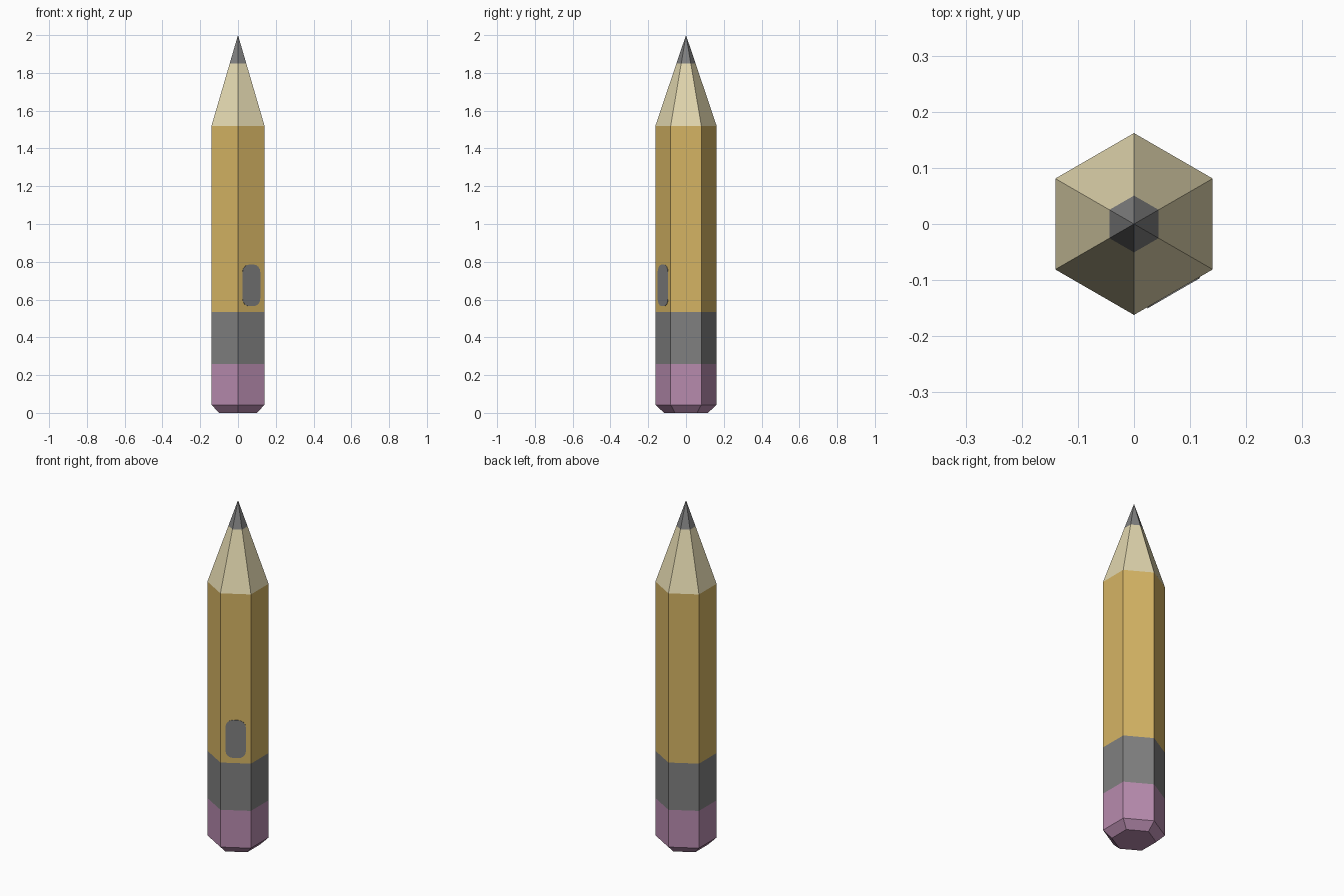
import bpy, bmesh, math
from mathutils import Vector

if "Cube" in bpy.data.objects:
    bpy.data.objects.remove(bpy.data.objects["Cube"])


def material(name, rgb):
    m = bpy.data.materials.new(name)
    m.diffuse_color = (*rgb, 1)
    m.use_nodes = True
    m.node_tree.nodes["Principled BSDF"].inputs["Base Color"].default_value = m.diffuse_color
    return m


yellow = material("yellow paint", (0.665, 0.456, 0.127))
wood = material("bare wood", (0.753, 0.672, 0.423))
grey = material("graphite grey", (0.216, 0.216, 0.216))
pink = material("eraser pink", (0.474, 0.258, 0.423))

R = 0.162  # hexagon corner radius, corners on the y axis


def finish(name, bm, mat):
    bmesh.ops.recalc_face_normals(bm, faces=bm.faces)
    me = bpy.data.meshes.new(name)
    bm.to_mesh(me)
    bm.free()
    me.materials.append(mat)
    ob = bpy.data.objects.new(name, me)
    bpy.context.collection.objects.link(ob)
    return ob


def hex_section(name, profile, mat, cap_bottom=False):
    """Six-sided section through (radius, z) rings; radius 0 makes a point."""
    bm = bmesh.new()
    rings = []
    for r, z in profile:
        n = 6 if r > 0 else 1
        rings.append([bm.verts.new((r * math.cos(math.radians(30 + 60 * i)),
                                    r * math.sin(math.radians(30 + 60 * i)), z))
                      for i in range(n)])
    for a, b in zip(rings, rings[1:]):
        for i in range(6):
            j = (i + 1) % 6
            if len(b) == 1:
                bm.faces.new((a[i], a[j], b[0]))
            else:
                bm.faces.new((a[i], a[j], b[j], b[i]))
    if cap_bottom:
        bm.faces.new(rings[0][::-1])
    return finish(name, bm, mat)


# pencil sections from bottom to top
tip_r = R * (2.0 - 1.85) / (2.0 - 1.52)
hex_section("eraser", [(0.116, 0), (R, 0.043), (R, 0.26)], pink, True)
hex_section("ferrule", [(R, 0.26), (R, 0.535)], grey)
hex_section("painted_body", [(R, 0.535), (R, 1.52)], yellow)
hex_section("sharpened_wood", [(R, 1.52), (tip_r, 1.85)], wood)
hex_section("lead_tip", [(tip_r, 1.85), (0, 2.0)], grey)

# rounded plate on the front right side
normal = Vector((math.cos(math.radians(-60)), math.sin(math.radians(-60)), 0))
side = Vector((-normal.y, normal.x, 0))
centre = normal * (R * math.cos(math.radians(30)) + 0.002) + Vector((0, 0, 0.675))
half_w, half_h, corner = 0.054, 0.11, 0.04
bm = bmesh.new()
outline = []
for q, (sx, sz) in enumerate([(1, 1), (-1, 1), (-1, -1), (1, -1)]):
    for k in range(5):
        a = math.radians(90 * q + 22.5 * k)
        u = sx * (half_w - corner) + corner * math.cos(a)
        v = sz * (half_h - corner) + corner * math.sin(a)
        outline.append(bm.verts.new(centre + side * u + Vector((0, 0, v))))
face = bm.faces.new(outline)
ext = bmesh.ops.extrude_face_region(bm, geom=[face])
for v in [g for g in ext["geom"] if isinstance(g, bmesh.types.BMVert)]:
    v.co -= normal * 0.004
finish("side_plate", bm, grey)
